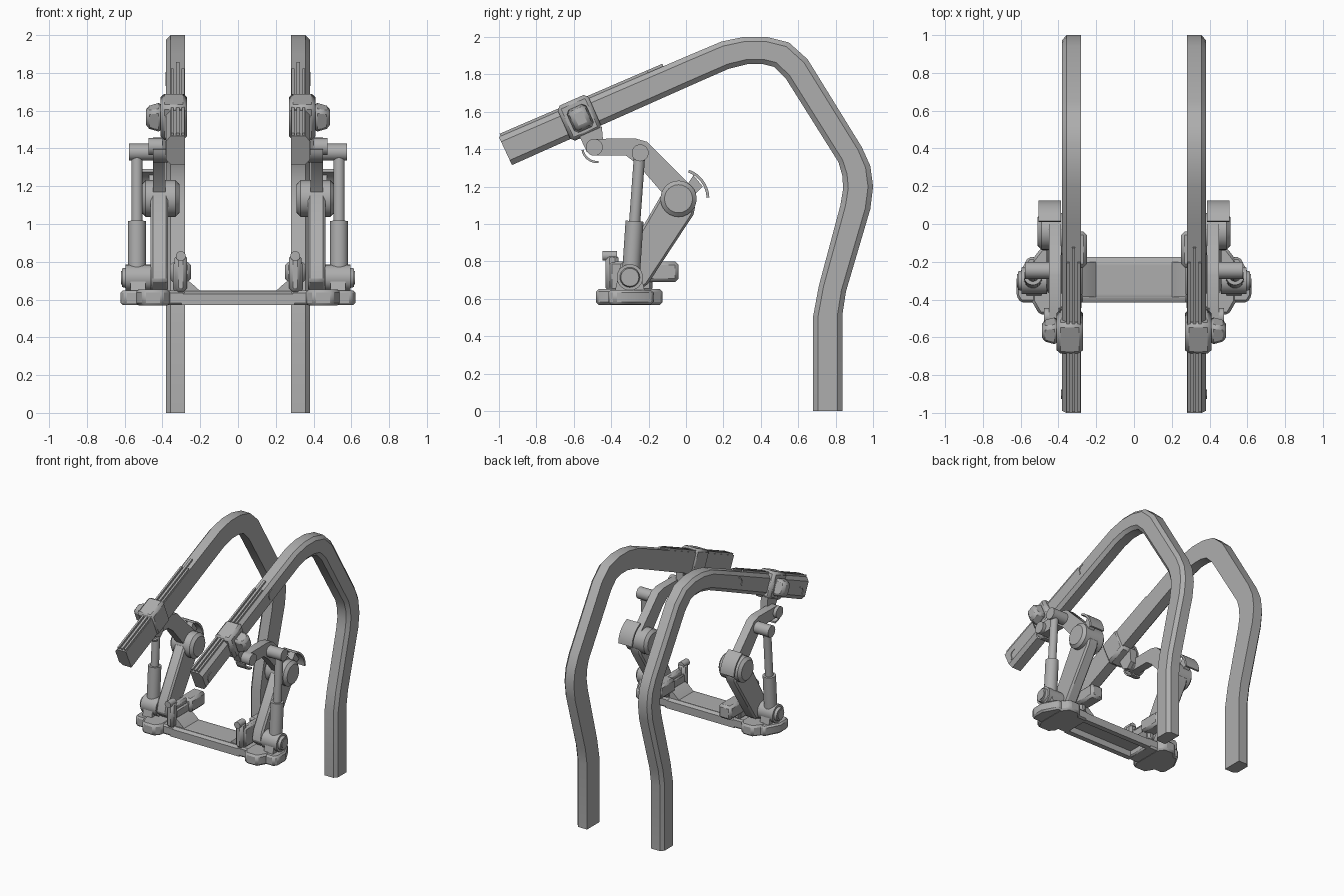
import bpy, bmesh, math
from mathutils import Vector, Matrix

if "Cube" in bpy.data.objects:
    bpy.data.objects.remove(bpy.data.objects["Cube"])

grey = bpy.data.materials.new("steel_grey")
grey.diffuse_color = (0.42, 0.42, 0.42, 1)
grey.use_nodes = True
grey.node_tree.nodes["Principled BSDF"].inputs["Base Color"].default_value = grey.diffuse_color
TILT = math.atan(0.441)          # slope of the straight front part of each rail


def finish(name, bm, mirror=True, bevel=0.0):
    bmesh.ops.recalc_face_normals(bm, faces=bm.faces)
    me = bpy.data.meshes.new(name)
    bm.to_mesh(me)
    bm.free()
    ob = bpy.data.objects.new(name, me)
    bpy.context.collection.objects.link(ob)
    me.materials.append(grey)
    if bevel:
        b = ob.modifiers.new("bevel", 'BEVEL')
        b.width, b.segments, b.limit_method = bevel, 1, 'ANGLE'
    if mirror:
        ob.modifiers.new("mirror", 'MIRROR').use_mirror_merge = False
    bpy.ops.object.select_all(action='DESELECT')
    bpy.context.view_layer.objects.active = ob
    ob.select_set(True)
    bpy.ops.object.shade_smooth_by_angle(angle=math.radians(32))
    return ob


def prism(name, pts, a, b, axis='x', **kw):
    """Extrude a (y, z) outline along x, or an (x, y) outline along z."""
    bm = bmesh.new()
    rings = [[bm.verts.new((t, p[0], p[1]) if axis == 'x' else (p[0], p[1], t))
              for p in pts] for t in (a, b)]
    bm.faces.new(rings[0])
    bm.faces.new(rings[1])
    for i in range(len(pts)):
        j = (i + 1) % len(pts)
        bm.faces.new((rings[0][i], rings[0][j], rings[1][j], rings[1][i]))
    return finish(name, bm, **kw)


def box(name, x, y, z, tilt=0.0, **kw):
    """Box from ranges; a tilted box turns about its own centre."""
    bm = bmesh.new()
    size = [r[1] - r[0] for r in (x, y, z)]
    mid = [(r[1] + r[0]) / 2 for r in (x, y, z)]
    m = Matrix.Translation(mid) @ Matrix.Rotation(tilt, 4, 'X') @ Matrix.Diagonal((*size, 1))
    bmesh.ops.create_cube(bm, size=1, matrix=m)
    return finish(name, bm, **kw)


def rod(name, p, q, r, r2=None, sides=24, **kw):
    p, q = Vector(p), Vector(q)
    bm = bmesh.new()
    m = Matrix.Translation((p + q) / 2) @ (q - p).to_track_quat('Z', 'Y').to_matrix().to_4x4()
    bmesh.ops.create_cone(bm, cap_ends=True, segments=sides, radius1=r,
                          radius2=r if r2 is None else r2, depth=(q - p).length, matrix=m)
    return finish(name, bm, **kw)


def arc(c, r, a0, a1, n=8):
    return [(c[0] + r * math.cos(math.radians(a0 + (a1 - a0) * i / n)),
             c[1] + r * math.sin(math.radians(a0 + (a1 - a0) * i / n))) for i in range(n + 1)]


# Curved shoulder rails: paired upper and lower edge points, chamfered on the outside
upper = [(-1, 1.465), (0, 1.895), (.19, 1.975), (.31, 2), (.43, 2), (.55, 1.97), (.65, 1.88),
         (.94, 1.41), (.985, 1.31), (1, 1.2), (.985, 1.08), (.855, .64), (.835, .51), (.835, 0)]
lower = [(-.93, 1.315), (.07, 1.76), (.23, 1.83), (.33, 1.855), (.41, 1.855), (.47, 1.84), (.535, 1.775),
         (.815, 1.33), (.835, 1.26), (.84, 1.19), (.825, 1.1), (.71, .67), (.68, .51), (.68, 0)]
bm = bmesh.new()
rings = []
for o, i in zip(upper, lower):
    o, i = Vector(o), Vector(i)
    ring = []
    for x, t in ((.28, 0), (.357, 0), (.38, .17), (.38, .83), (.357, 1), (.28, 1)):
        p = o.lerp(i, t)
        ring.append(bm.verts.new((x, p.x, p.y)))
    rings.append(ring)
for a, b in zip(rings, rings[1:]):
    for k in range(6):
        bm.faces.new((a[k], a[(k + 1) % 6], b[(k + 1) % 6], b[k]))
bm.faces.new(rings[0])
bm.faces.new(rings[-1])
finish("shoulder_rail", bm)

# Raised guide strips on top of the rails
for k, (x0, x1, y0, y1) in enumerate(((.284, .298, -.99, -.2), (.311, .329, -.99, -.12),
                                      (.342, .356, -.99, -.2))):
    line = [(y, 1.465 + .43 * (y + 1)) for y in (y0, y1)]
    prism(f"guide_strip_{k}", [(line[0][0], line[0][1] - .005), (line[1][0], line[1][1] - .005),
                               (line[1][0] - .006, line[1][1] + .013),
                               (line[0][0] - .006, line[0][1] + .013)], x0, x1)
# Chevron stops on the rail sides
for k, (y, z, s) in enumerate(((-.91, 1.4, -1), (-.15, 1.765, 1))):
    prism(f"side_stop_{k}", [(y + .03, z + .04), (y, z + .03), (y - .015, z), (y, z - .035),
                             (y + .008, z - .03), (y - .003, z), (y + .008, z + .022),
                             (y + .034, z + .03)], .375, .385)

# Sliding collar and its locking knob
box("collar", (.27, .41), (-.66, -.48), (1.465, 1.67), TILT, bevel=.02)
bm = bmesh.new()
bmesh.ops.create_cone(bm, cap_ends=True, segments=4, radius1=.5 * 2 ** .5, radius2=.36 * 2 ** .5, depth=1,
                      matrix=Matrix.Rotation(math.pi / 4, 4, 'Z'))
bmesh.ops.transform(bm, verts=bm.verts, matrix=Matrix.Translation((.445, -.565, 1.565))
                    @ Matrix.Rotation(TILT, 4, 'X') @ Matrix.Rotation(math.pi / 2, 4, 'Y')
                    @ Matrix.Diagonal((.14, .12, .085, 1)))
finish("collar_knob", bm, bevel=.018)

# Hanger, pivot and curved guard under the collar
prism("hanger", [(-.57, 1.47), (-.45, 1.52), (-.44, 1.41), (-.48, 1.37), (-.53, 1.385)], .34, .4)
rod("hanger_pivot", (.37, -.49, 1.41), (.475, -.49, 1.41), .045)
pc = (-.475, 1.41)
prism("hanger_guard", arc(pc, .085, 190, 275) + arc(pc, .073, 275, 190), .37, .45)

# Bent upper arm and straight lower arm
elbow = (-.04, 1.135)
prism("upper_arm", arc((-.49, 1.41), .045, 270, 90) + [(-.27, 1.457), (-.21, 1.44), (.02, 1.21), (.03, 1.1),
      (-.08, 1.06), (-.13, 1.17), (-.26, 1.32), (-.32, 1.365)], .385, .45)
prism("lower_arm", [(-.135, 1.15), (-.05, 1.2), (.05, 1.1), (.04, 1.05), (-.21, .67), (-.3, .64),
                    (-.37, .7), (-.35, .78)], .37, .462, bevel=.012)

# Elbow joint with curved shield
rod("elbow_drum", (.33, *elbow), (.49, *elbow), .097)
rod("elbow_cap_outer", (.49, *elbow), (.51, *elbow), .097, .075)
rod("elbow_cap_inner", (.33, *elbow), (.31, *elbow), .097, .075)
prism("elbow_shield", arc(elbow, .165, 2, 70) + arc(elbow, .15, 70, 2), .385, .505)
prism("shield_mount", [(0, 1.2), (.05, 1.16), (.09, 1.2), (.04, 1.26)], .42, .47)

# Piston with its end joints
rod("piston_body", (.535, -.292, .76), (.535, -.275, 1.015), .048)
rod("piston_rod", (.535, -.275, 1.0), (.535, -.248, 1.37), .03)
rod("piston_top_joint", (.44, -.245, 1.38), (.577, -.245, 1.38), .045)
rod("base_joint", (.46, -.3, .715), (.595, -.3, .715), .07)
rod("base_joint_rim", (.59, -.3, .715), (.615, -.3, .715), .055, .048)
rod("base_joint_pin", (.61, -.3, .715), (.62, -.3, .715), .036)
prism("base_joint_stand", [(-.38, .64), (-.22, .64), (-.24, .73), (-.36, .73)], .49, .57)

# Cross base: hollow beam between two end plates
box("cross_plate", (-.3, .3), (-.39, -.2), (.615, .647), mirror=False)
prism("cross_front_beam", [(-.415, .57), (-.375, .57), (-.37, .647), (-.385, .647), (-.415, .63)],
      -.3, .3, mirror=False)
prism("cross_rear_beam", [(-.175, .57), (-.215, .57), (-.22, .647), (-.205, .647), (-.175, .63)],
      -.3, .3, mirror=False)
prism("base_end", [(.28, -.415), (.6, -.415), (.622, -.38), (.622, -.29), (.56, -.175), (.28, -.175)],
      .57, .647, 'z', bevel=.012)
prism("base_foot", [(.36, -.43), (.4, -.48), (.5, -.48), (.54, -.41), (.54, -.19), (.49, -.125),
                    (.4, -.125), (.36, -.18)], .568, .652, 'z', bevel=.014)

# Side brackets on the base: rear block, slotted panel, gusset and pin
box("bracket_block", (.25, .36), (-.23, -.04), (.69, .8), bevel=.018)
box("bracket_panel", (.29, .345), (-.41, -.18), (.64, .8), bevel=.015)
box("bracket_slot_rim", (.272, .295), (-.38, -.1), (.7, .77), bevel=.01)
box("bracket_post", (.27, .335), (-.43, -.36), (.64, .84), bevel=.02)
rod("bracket_pin", (.303, -.445, .83), (.303, -.37, .83), .026, sides=16)
bm = bmesh.new()
for pts in ([(.2, .645), (.285, .645), (.285, .71), (.25, .69)],):
    a = [bm.verts.new((x, -.385, z)) for x, z in pts]
    b = [bm.verts.new((x, -.2, z)) for x, z in pts]
    bm.faces.new(a)
    bm.faces.new(b)
    for i in range(4):
        bm.faces.new((a[i], a[(i + 1) % 4], b[(i + 1) % 4], b[i]))
finish("bracket_gusset", bm)
